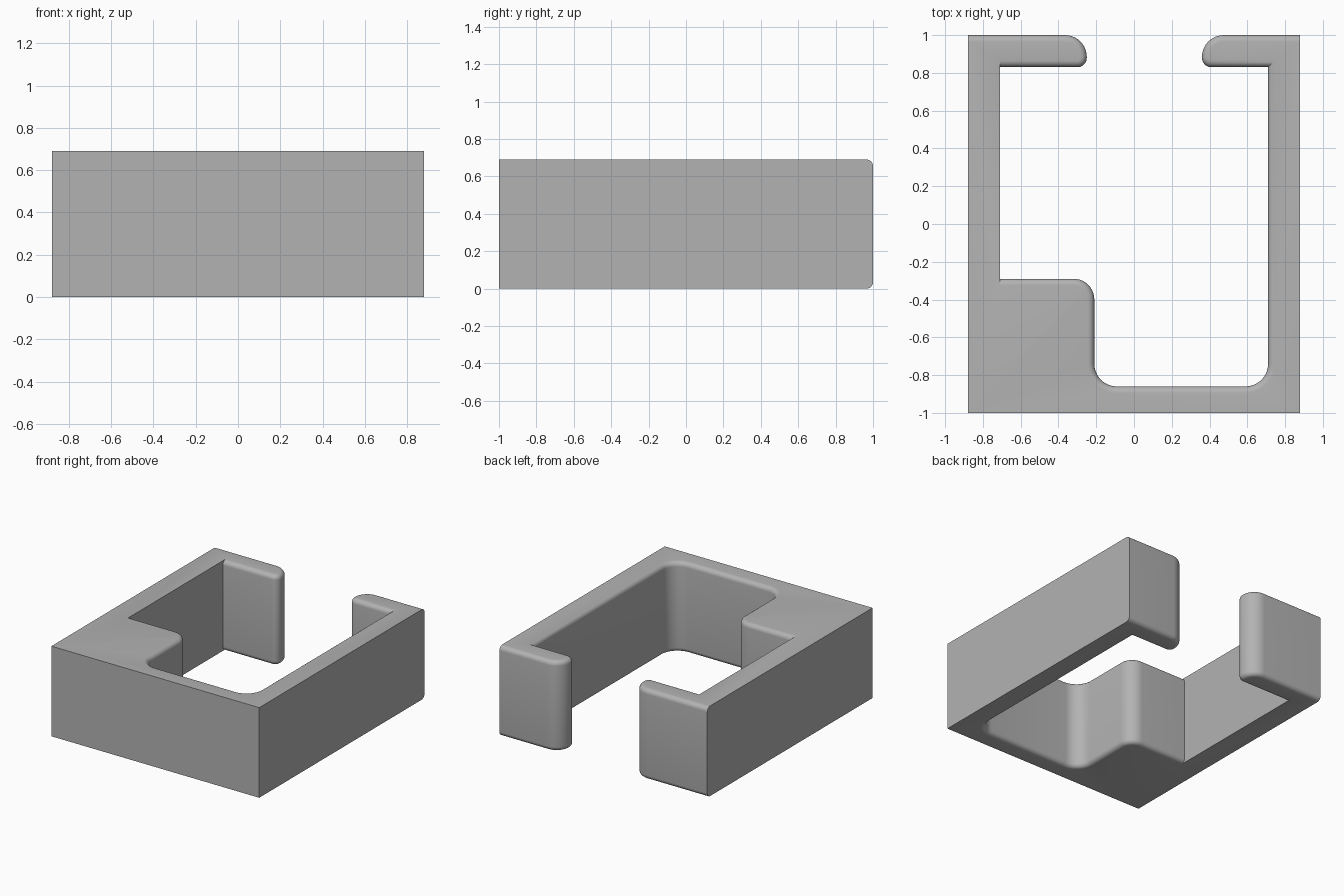
import bpy, bmesh
from math import sin, cos, pi
from mathutils import Vector

cube = bpy.data.objects.get("Cube")
if cube:
    bpy.data.objects.remove(cube, do_unlink=True)

HEIGHT, RIM, STEPS, ARC = 0.69, 0.035, 6, 10

# Outline corners, counter-clockwise: x, y, corner radius, rim of the next side is rounded
OUTLINE = [
    (-0.88, -1, 0, False), (0.88, -1, 0, False), (0.88, 1, 0, True),
    (0.36, 1, 0.115, True), (0.36, 0.83, 0.05, True), (0.71, 0.83, 0, True),
    (0.71, -0.86, 0.12, True), (-0.21, -0.86, 0.12, True),
    (-0.21, -0.29, 0.11, True), (-0.71, -0.29, 0, False),
    (-0.71, 0.83, 0, True), (-0.25, 0.83, 0.05, True),
    (-0.25, 1, 0.115, True), (-0.88, 1, 0, False),
]


def outline_ring(inset):
    """Outline with its rounded-rim sides moved into the material by inset."""
    ring, n = [], len(OUTLINE)
    for i, (x, y, radius, rounded) in enumerate(OUTLINE):
        p = Vector((x, y))
        d_in = (p - Vector(OUTLINE[i - 1][:2])).normalized()
        d_out = (Vector(OUTLINE[(i + 1) % n][:2]) - p).normalized()
        turn = d_in.cross(d_out)
        # All corners are square, so each side shift slides along the other side
        p += Vector((-d_in.y, d_in.x)) * inset * OUTLINE[i - 1][3]
        p += Vector((-d_out.y, d_out.x)) * inset * rounded
        if not radius:
            ring.append(p)
            continue
        r = radius - inset if turn > 0 else radius + inset
        centre = p - d_in * r + d_out * r
        for k in range(ARC + 1):
            a = k / ARC * pi / 2
            ring.append(centre - d_out * r * cos(a) + d_in * r * sin(a))
    return ring


# Stack of rings: quarter-round at the bottom rim, straight wall, quarter-round at the top
quarter = [k / STEPS * pi / 2 for k in range(STEPS + 1)]
levels = [(RIM * (1 - cos(a)), RIM * (1 - sin(a))) for a in quarter]
layers = [(z, d) for d, z in [(RIM * (1 - sin(a)), RIM * (1 - cos(a))) for a in quarter]]
layers += [(HEIGHT - z, d) for z, d in reversed(layers)]

bm = bmesh.new()
rings = [[bm.verts.new((p.x, p.y, z)) for p in outline_ring(d)] for z, d in layers]
for low, high in zip(rings, rings[1:]):
    for j in range(len(low)):
        k = (j + 1) % len(low)
        bm.faces.new((low[j], low[k], high[k], high[j]))
bm.faces.new(rings[-1])
bm.faces.new(rings[0][::-1])
bmesh.ops.recalc_face_normals(bm, faces=bm.faces)

mesh = bpy.data.meshes.new("clip_bracket")
bm.to_mesh(mesh)
bm.free()
bracket = bpy.data.objects.new("clip_bracket", mesh)
bpy.context.collection.objects.link(bracket)

# Plain grey
grey = bpy.data.materials.new("grey")
grey.use_nodes = True
colour = (0.45, 0.45, 0.45, 1)
grey.diffuse_color = colour
grey.node_tree.nodes["Principled BSDF"].inputs["Base Color"].default_value = colour
mesh.materials.append(grey)

bpy.ops.object.select_all(action="DESELECT")
bracket.select_set(True)
bpy.context.view_layer.objects.active = bracket
bpy.ops.object.shade_smooth_by_angle(angle=pi / 6)
